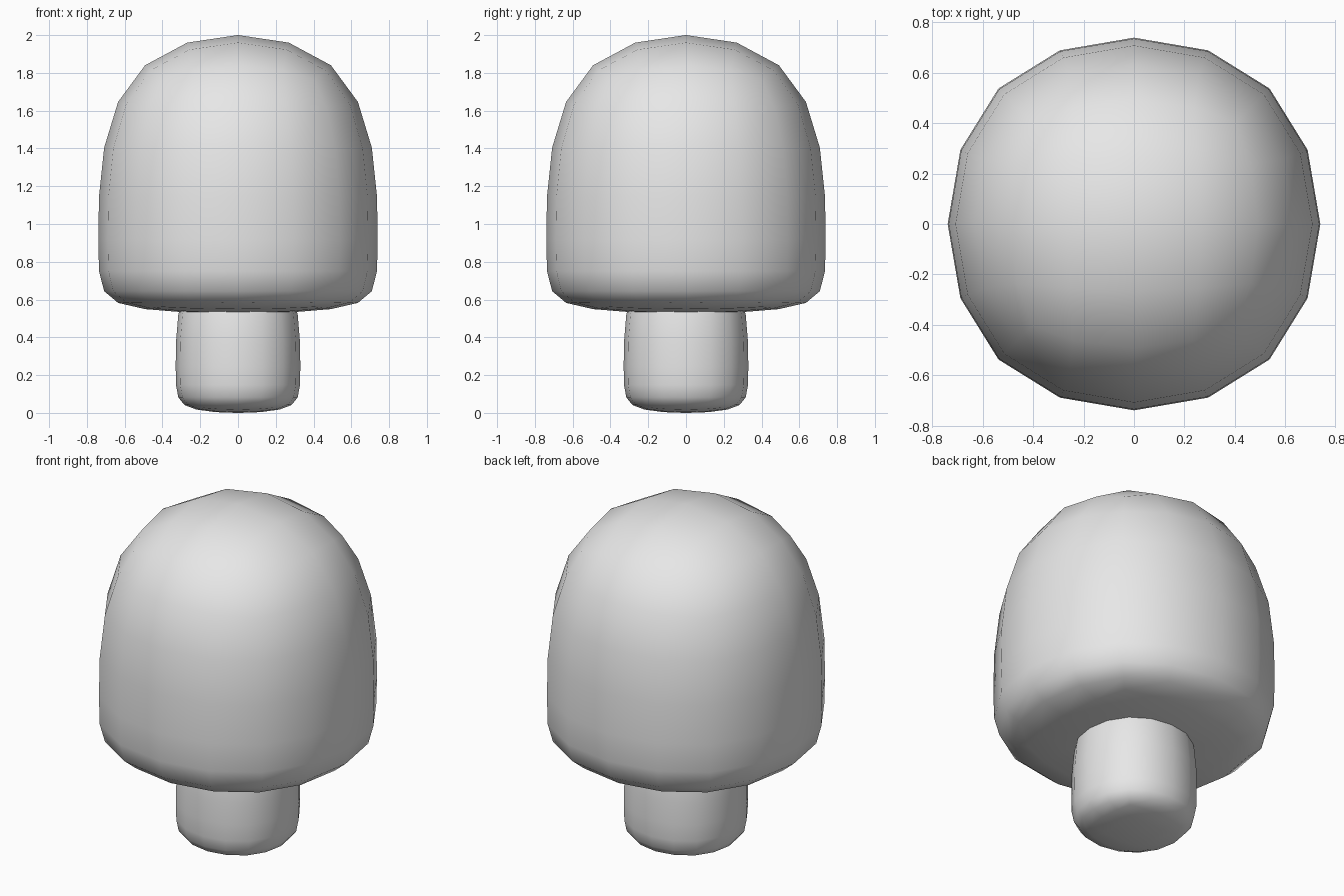
import bpy
import bmesh

default = bpy.data.objects.get("Cube")
if default:
    bpy.data.objects.remove(default, do_unlink=True)

grey = bpy.data.materials.new("plain grey")
grey.use_nodes = True
colour = (0.8, 0.8, 0.8, 1)
grey.diffuse_color = colour
grey.node_tree.nodes["Principled BSDF"].inputs["Base Color"].default_value = colour


def rounded_block(name, half, bottom, loop, top):
    """Square column with one support loop, smoothed by subdivision."""
    bm = bmesh.new()
    corners = ((-1, -1), (1, -1), (1, 1), (-1, 1))
    rings = [[bm.verts.new((x * half, y * half, z)) for x, y in corners]
             for z in (bottom, loop, top)]
    for low, high in zip(rings, rings[1:]):
        for i in range(4):
            j = (i + 1) % 4
            bm.faces.new((low[i], low[j], high[j], high[i]))
    bm.faces.new(rings[0][::-1])
    bm.faces.new(rings[-1])
    for face in bm.faces:
        face.smooth = True
    mesh = bpy.data.meshes.new(name)
    bm.to_mesh(mesh)
    bm.free()
    mesh.materials.append(grey)
    obj = bpy.data.objects.new(name, mesh)
    bpy.context.collection.objects.link(obj)
    subdivision = obj.modifiers.new("Rounding", 'SUBSURF')
    subdivision.levels = subdivision.render_levels = 2
    return obj


# Domed cap, with the tight curve at its underside
rounded_block("cap", 0.807, 0.508, 0.72, 2.112)

# Stem, whose upper end sits inside the cap
rounded_block("stem", 0.36, -0.013, 0.144, 0.91)
